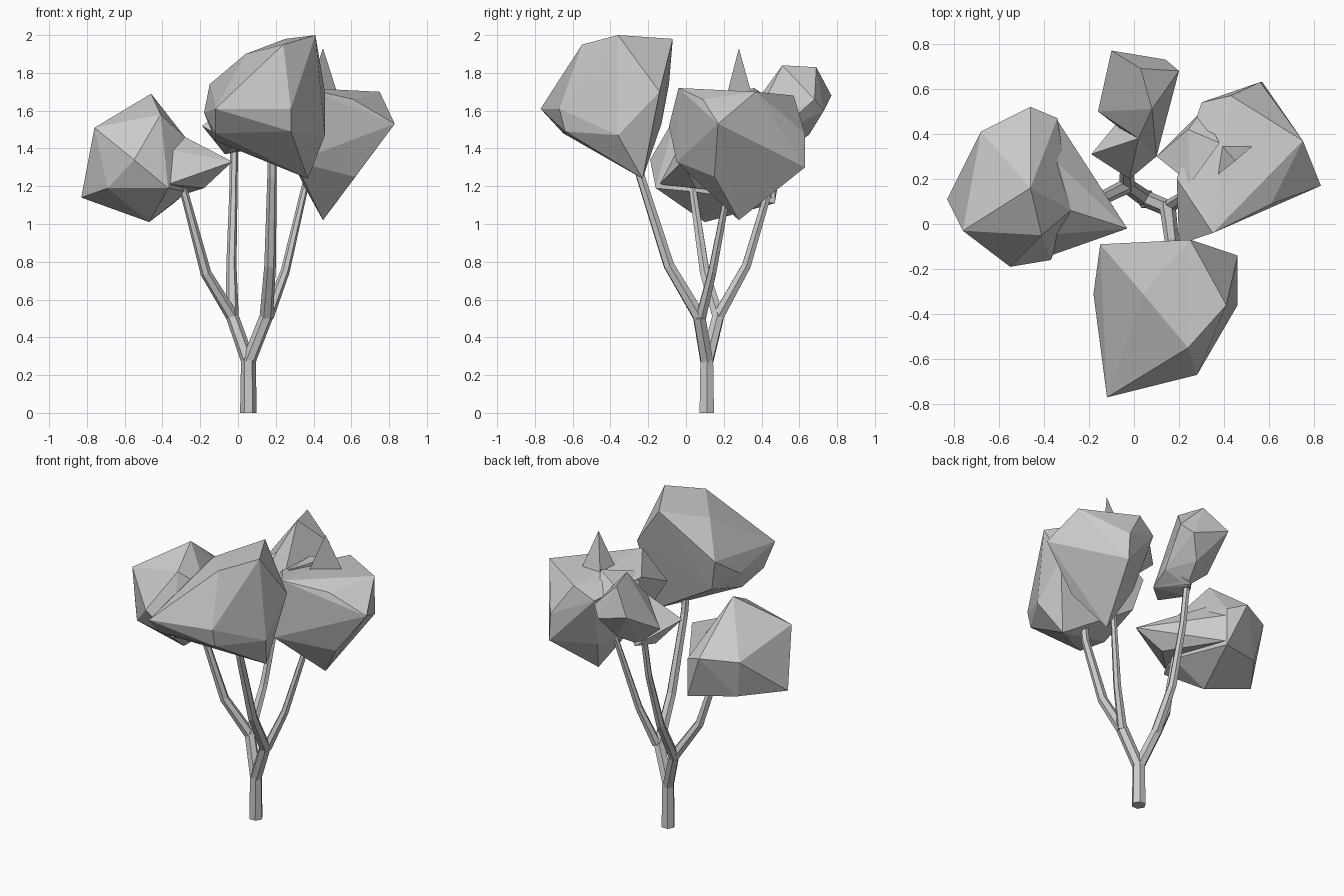
import bpy, bmesh
from mathutils import Vector


def branch(name, path):
    """Six-sided tapering limb through (x, y, z, radius) points."""
    cu = bpy.data.curves.new(name, 'CURVE')
    cu.dimensions = '3D'
    cu.bevel_depth = 1.0
    cu.bevel_resolution = 1
    cu.use_fill_caps = True
    sp = cu.splines.new('POLY')
    sp.use_smooth = False
    sp.points.add(len(path) - 1)
    for p, (x, y, z, r) in zip(sp.points, path):
        p.co = (x, y, z, 1)
        p.radius = r
    ob = bpy.data.objects.new(name, cu)
    bpy.context.collection.objects.link(ob)


def foliage(name, corners):
    """Faceted leaf clump: the hull stretched over a few corner points."""
    bm = bmesh.new()
    for c in corners:
        bm.verts.new(Vector(c))
    res = bmesh.ops.convex_hull(bm, input=bm.verts)
    junk = [g for g in res['geom_interior'] if isinstance(g, bmesh.types.BMVert)]
    bmesh.ops.delete(bm, geom=junk, context='VERTS')
    bmesh.ops.recalc_face_normals(bm, faces=bm.faces)
    me = bpy.data.meshes.new(name)
    bm.to_mesh(me)
    bm.free()
    bpy.context.collection.objects.link(bpy.data.objects.new(name, me))


# Trunk and the two main forks
left_fork = (-0.03, 0.17, 0.51, 0.034)
right_fork = (0.15, 0.07, 0.51, 0.036)
branch("trunk", [(0.055, 0.11, 0, 0.044), (0.055, 0.11, 0.29, 0.039)])
branch("left_fork", [(0.055, 0.11, 0.27, 0.037), left_fork])
branch("right_fork", [(0.055, 0.11, 0.27, 0.037), right_fork])

# Four upper branches
branch("left_branch", [left_fork, (-0.17, 0.10, 0.74, 0.029),
                       (-0.28, 0.04, 1.15, 0.022), (-0.31, 0.03, 1.25, 0.02)])
branch("back_branch", [left_fork, (-0.035, 0.32, 0.78, 0.027),
                       (-0.025, 0.43, 1.15, 0.022), (-0.02, 0.48, 1.45, 0.021)])
branch("front_branch", [right_fork, (0.17, -0.09, 0.78, 0.031),
                        (0.18, -0.24, 1.25, 0.025), (0.18, -0.27, 1.45, 0.024)])
branch("right_branch", [(0.16, 0.08, 0.51, 0.030), (0.25, 0.14, 0.75, 0.024),
                        (0.36, 0.23, 1.22, 0.018), (0.38, 0.24, 1.32, 0.016)])

# Left crown: main clump and the pointed inner lobe
foliage("left_crown", [
    (-0.76, -0.03, 1.51), (-0.46, 0.16, 1.69), (-0.41, -0.05, 1.58),
    (-0.55, -0.19, 1.34), (-0.37, -0.16, 1.19), (-0.69, -0.08, 1.19),
    (-0.83, 0.11, 1.14), (-0.47, 0.10, 1.01), (-0.34, 0.47, 1.11),
    (-0.46, 0.52, 1.41), (-0.68, 0.41, 1.40), (-0.64, 0.37, 1.15),
    (-0.34, 0.47, 1.36), (-0.28, 0.06, 1.46), (-0.27, 0.05, 1.17)])
foliage("left_inner_lobe", [
    (-0.03, -0.02, 1.33), (-0.28, 0.06, 1.46), (-0.28, -0.06, 1.22),
    (-0.12, 0.12, 1.30), (-0.34, 0.27, 1.46), (-0.18, 0.05, 1.19),
    (-0.40, -0.05, 1.40), (-0.34, 0.46, 1.14), (-0.34, 0.46, 1.32),
    (-0.37, -0.14, 1.21)])

# Front crown
foliage("front_crown", [
    (-0.12, -0.77, 1.61), (0.28, -0.67, 1.61), (0.24, -0.55, 1.95),
    (0.41, -0.36, 2.0), (0.25, -0.07, 1.98), (0.04, -0.31, 1.9),
    (-0.15, -0.09, 1.74), (-0.18, -0.31, 1.59), (0.46, -0.14, 1.7),
    (0.37, -0.23, 1.24), (0.28, -0.64, 1.49), (-0.12, -0.65, 1.48),
    (0.46, -0.36, 1.47), (0.2, -0.42, 1.39), (-0.12, -0.42, 1.44),
    (-0.1, -0.13, 1.53)])

# Right crown with its spiky tufts
foliage("right_crown", [
    (0.83, 0.17, 1.53), (0.75, 0.37, 1.7), (0.56, 0.63, 1.48),
    (0.43, 0.57, 1.68), (0.61, 0.09, 1.66), (0.57, 0.63, 1.3),
    (0.3, 0.54, 1.6), (0.19, 0.2, 1.66), (0.35, -0.04, 1.72),
    (0.2, -0.09, 1.52), (0.3, -0.05, 1.33), (0.62, 0.15, 1.25),
    (0.36, 0.42, 1.25), (0.45, 0.28, 1.02), (0.35, 0.2, 1.2)])
foliage("right_top_spike", [
    (0.45, 0.28, 1.93), (0.36, 0.21, 1.66), (0.53, 0.35, 1.68), (0.38, 0.36, 1.64)])
foliage("right_side_tuft", [
    (0.1, 0.3, 1.58), (0.24, 0.42, 1.68), (0.25, 0.18, 1.68), (0.3, 0.3, 1.4),
    (0.38, 0.36, 1.72), (0.3, 0.5, 1.58)])

# Back crown: slanted main clump and low inner lobe
foliage("back_crown", [
    (-0.16, 0.5, 1.52), (0.02, 0.38, 1.66), (0.08, 0.51, 1.84), (0.03, 0.69, 1.83),
    (-0.1, 0.77, 1.68), (0.14, 0.73, 1.6), (0.2, 0.68, 1.66), (0.14, 0.46, 1.46),
    (0.05, 0.65, 1.47), (0.1, 0.3, 1.42), (0.0, 0.5, 1.38)])
foliage("back_inner_lobe", [
    (-0.19, 0.31, 1.52), (-0.02, 0.2, 1.42), (0.1, 0.3, 1.42), (0.14, 0.46, 1.48),
    (0.02, 0.38, 1.66), (0.0, 0.54, 1.38), (-0.07, 0.42, 1.37)])
